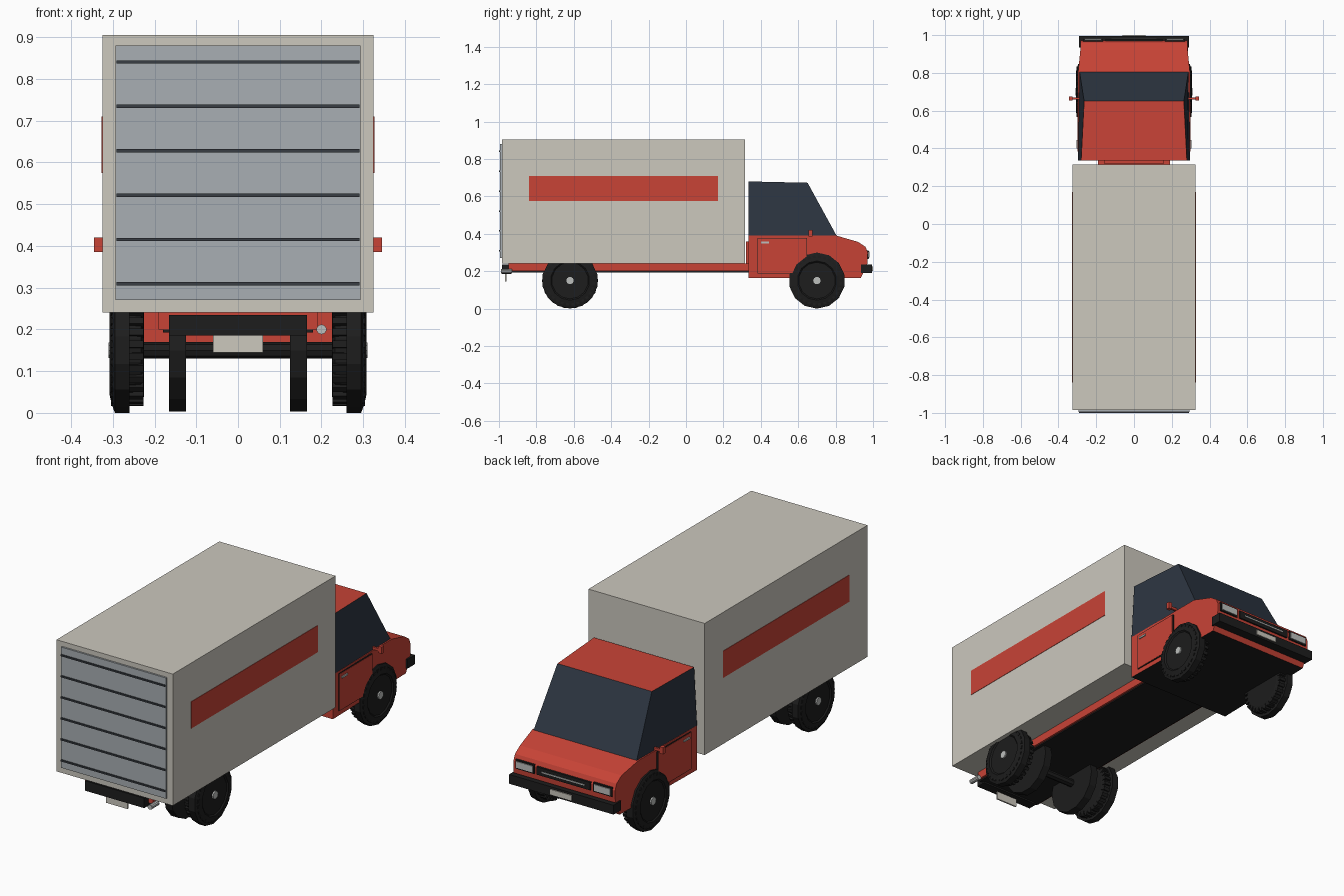
import bpy, bmesh, math
from mathutils import Matrix

if "Cube" in bpy.data.objects:
    bpy.data.objects.remove(bpy.data.objects["Cube"])


def mat(name, r, g, b):
    m = bpy.data.materials.new(name)
    lin = lambda c: c / 255 / 12.92 if c < 10 else ((c / 255 + 0.055) / 1.055) ** 2.4
    m.diffuse_color = (lin(r), lin(g), lin(b), 1)
    m.use_nodes = True
    m.node_tree.nodes["Principled BSDF"].inputs["Base Color"].default_value = m.diffuse_color
    return m


RED = mat("red paint", 200, 67, 54)
CREAM = mat("cream panel", 204, 200, 190)
BLACK = mat("black rubber", 29, 29, 29)
GLASS = mat("dark glass", 45, 54, 66)
GREY = mat("door grey", 169, 175, 179)
SLATE = mat("slate rib", 56, 61, 67)
SILVER = mat("silver", 190, 192, 190)


def finish(name, bm, mats):
    bmesh.ops.recalc_face_normals(bm, faces=bm.faces)
    me = bpy.data.meshes.new(name)
    bm.to_mesh(me)
    bm.free()
    for m in mats:
        me.materials.append(m)
    ob = bpy.data.objects.new(name, me)
    bpy.context.collection.objects.link(ob)
    return ob


def add_box(bm, x0, x1, y0, y1, z0, z1):
    M = Matrix.Translation(((x0 + x1) / 2, (y0 + y1) / 2, (z0 + z1) / 2)) \
        @ Matrix.Diagonal((abs(x1 - x0), y1 - y0, z1 - z0, 1))
    return bmesh.ops.create_cube(bm, size=1, matrix=M)["verts"]


def box(name, m, *dims):
    bm = bmesh.new()
    add_box(bm, *dims)
    return finish(name, bm, [m])


def cyl(name, m, axis, loc, r, depth, n):
    bm = bmesh.new()
    rot = Matrix.Rotation(math.pi / 2, 4, "Y" if axis == "x" else "X")
    bmesh.ops.create_cone(bm, cap_ends=True, segments=n, radius1=r, radius2=r,
                          depth=depth, matrix=Matrix.Translation(loc) @ rot)
    return finish(name, bm, [m])


def wheel(name, s, y, z=0.15, n=14):
    # lathed tyre: (x, radius) section spun around the axle
    prof = [(.225, 0), (.225, .11), (.232, .125), (.26, .128), (.26, .15),
            (.295, .15), (.303, .128), (.308, .105), (.302, .098), (.302, 0)]
    bm = bmesh.new()
    vs = [bm.verts.new((x, 0, r)) for x, r in prof]
    es = [bm.edges.new(p) for p in zip(vs, vs[1:])]
    bmesh.ops.spin(bm, geom=vs + es, cent=(0, 0, 0), axis=(1, 0, 0),
                   angle=2 * math.pi, steps=n, use_duplicate=False)
    bmesh.ops.remove_doubles(bm, verts=bm.verts, dist=1e-4)
    # tread lugs
    for i in range(2 * n):
        lug = add_box(bm, .226, .304, -.008, .008, .11, .134)
        bmesh.ops.rotate(bm, verts=lug, cent=(0, 0, 0),
                         matrix=Matrix.Rotation(math.pi * (i + .5) / n, 3, "X"))
    bmesh.ops.transform(bm, matrix=Matrix.Translation((0, y, z)) @ Matrix.Diagonal((s, 1, 1, 1)),
                        verts=bm.verts)
    finish(name, bm, [BLACK])
    cyl(name + "_hub", SILVER, "x", (s * .303, y, z), .02, .014, 10)


# cargo box, roller door and ribs
box("cargo_box", CREAM, -.325, .325, -.985, .315, .24, .905)
box("roller_door", GREY, -.293, .293, -.994, -.985, .27, .88)
for i in range(6):
    z = .309 + i * .1063
    box("door_rib", SLATE, -.291, .291, -1.0, -.993, z - .004, z + .004)

# chassis, rear bumper, tailpipe and plate
box("chassis", RED, -.19, .19, -.95, .34, .2, .24)
box("chassis_underside", BLACK, -.18, .18, -.95, .34, .193, .201)
box("rear_bumper", BLACK, -.165, .165, -.985, -.935, .185, .235)
box("rear_plate", CREAM, -.06, .06, -.967, -.959, .145, .186)
cyl("tailpipe", SILVER, "y", (.2, -.96, .2), .012, .06, 10)

# lower cab: side profile extruded across, narrowed towards the nose, black floor
prof = [(.335, .165), (.335, .39), (.805, .39), (.92, .357), (.96, .33), (.972, .3),
        (.97, .24), (.935, .165)]
bm = bmesh.new()
sides = [[bm.verts.new((s * (.296 if y < .82 else .284), y, z)) for y, z in prof] for s in (-1, 1)]
bm.faces.new(sides[0])
bm.faces.new(sides[1])
for i in range(len(prof)):
    j = (i + 1) % len(prof)
    bm.faces.new((sides[0][i], sides[0][j], sides[1][j], sides[1][i]))
bm.normal_update()
for f in bm.faces:
    f.material_index = int(max(v.co.z for v in f.verts) < .17)
finish("cab_body", bm, [RED, BLACK])

# upper cab: glass at sides and front, red roof and back
bm = bmesh.new()
verts = add_box(bm, -1, 1, .335, .805, .39, .68)
for v in verts:
    front, top = v.co.y > .5, v.co.z > .5
    w = (.264 if front else .28) if top else (.288 if front else .296)
    v.co.x = math.copysign(w, v.co.x)
    if front and top:
        v.co.y, v.co.z = .65, .673
bm.normal_update()
for f in bm.faces:
    f.material_index = int(abs(f.normal.x) > .7 or (f.normal.y > .5))
finish("cab_upper", bm, [RED, GLASS])
box("cab_back_panel", RED, -.16, .16, .32, .336, .24, .36)

# front bumper, grille, plate
box("front_bumper", BLACK, -.292, .292, .935, .995, .19, .237)
box("grille", BLACK, -.15, .15, .965, .979, .268, .308)
box("grille_bar", SILVER, -.12, .12, .975, .982, .285, .291)
box("front_plate", CREAM, -.06, .06, .99, 1.0, .2, .226)

# parts on both sides
for s, side in ((-1, "left"), (1, "right")):
    box(side + "_stripe", RED, s * .324, s * .327, -.84, .17, .575, .71)
    box(side + "_door_gap", BLACK, s * .29, s * .2975, .382, .648, .188, .378)
    box(side + "_door", RED, s * .29, s * .299, .385, .645, .191, .375)
    box(side + "_door_handle", SILVER, s * .298, s * .304, .4, .445, .349, .358)
    box(side + "_mirror", RED, s * .325, s * .345, .655, .675, .386, .42)
    box(side + "_mirror_arm", RED, s * .28, s * .33, .66, .67, .392, .405)
    box(side + "_headlight_frame", BLACK, s * .165, s * .27, .965, .977, .266, .312)
    box(side + "_headlight", SILVER, s * .172, s * .263, .97, .981, .273, .305)
    wheel(side + "_front_wheel", s, .7)
    wheel(side + "_rear_wheel", s, -.62)
    cyl(side + "_inner_rear_wheel", BLACK, "x", (s * .145, -.62, .15), .15, .04, 14)
cyl("rear_axle", BLACK, "x", (0, -.62, .15), .02, .5, 8)
